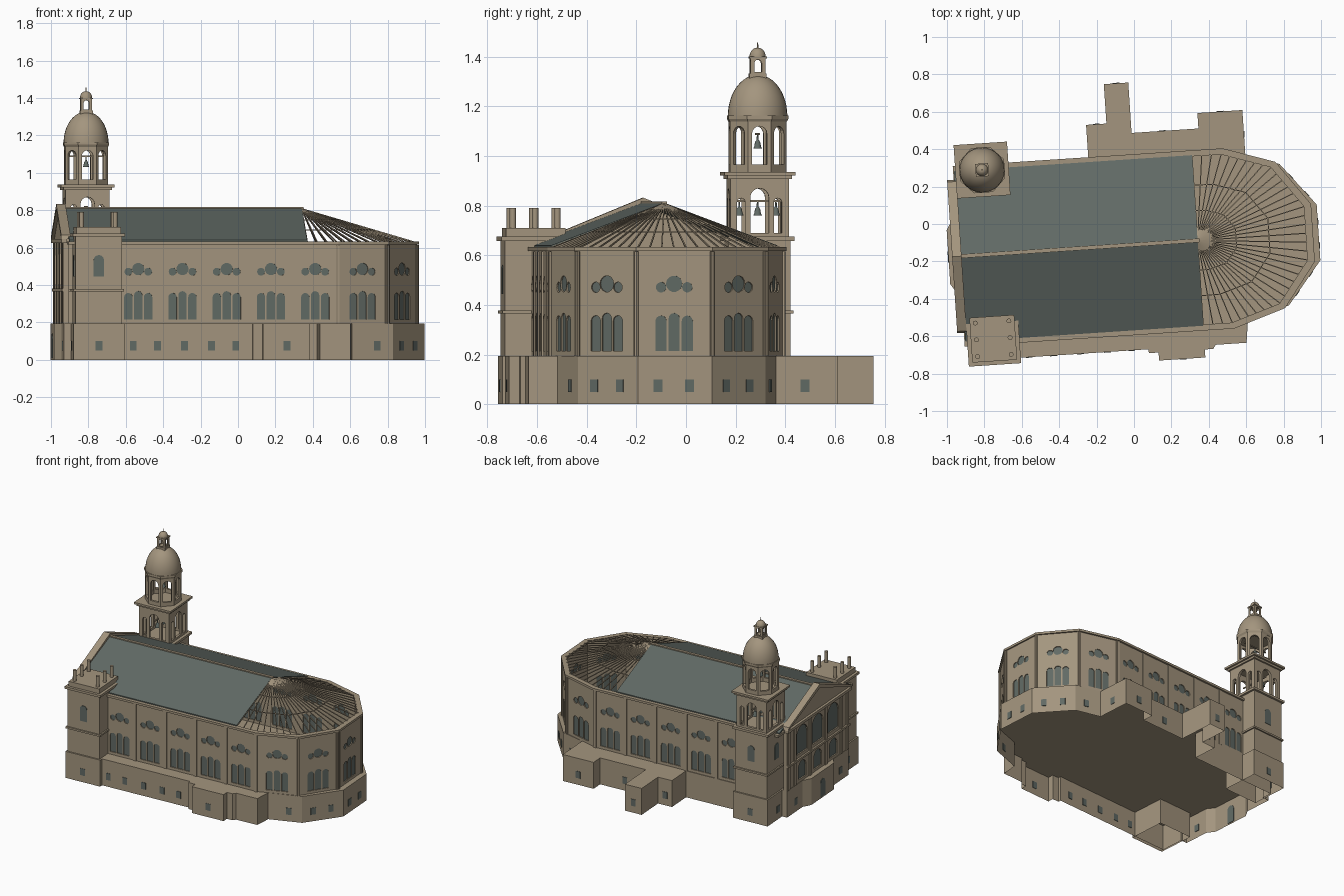
import bpy, bmesh
from math import pi, sin, cos, tan, radians
from mathutils import Matrix, Vector

cube = bpy.data.objects.get("Cube")
if cube:
    bpy.data.objects.remove(cube, do_unlink=True)


def material(name, colour):
    mat = bpy.data.materials.new(name)
    mat.use_nodes = True
    mat.diffuse_color = colour
    mat.node_tree.nodes["Principled BSDF"].inputs["Base Color"].default_value = colour
    return mat


stone = material("sandstone", (0.37, 0.302, 0.21, 1))
slate = material("grey green slate", (0.12, 0.145, 0.13, 1))

# The building axis is turned slightly; the origin of the plan is the roof apex
PLACE = Matrix.Translation((0.34, -0.088, 0)) @ Matrix.Rotation(radians(3.8), 4, "Z")
parts = {}


def add(part, bm, matrix=Matrix()):
    """Append a small flat-shaded piece to the named part."""
    bmesh.ops.remove_doubles(bm, verts=bm.verts, dist=1e-5)
    bmesh.ops.recalc_face_normals(bm, faces=bm.faces)
    for face in bm.faces:
        face.smooth = False
    bm.transform(matrix)
    mesh = bpy.data.meshes.new("piece")
    bm.to_mesh(mesh)
    bm.free()
    parts.setdefault(part, bmesh.new()).from_mesh(mesh)
    bpy.data.meshes.remove(mesh)


def slab(part, loops, low, high, matrix=Matrix()):
    """Extrude an outline with optional holes along its local z."""
    curve = bpy.data.curves.new("outline", "CURVE")
    curve.dimensions, curve.fill_mode = "2D", "BOTH"
    curve.extrude = (high - low) / 2
    for loop in loops:
        spline = curve.splines.new("POLY")
        spline.points.add(len(loop) - 1)
        for point, (x, y) in zip(spline.points, loop):
            point.co = (x, y, 0, 1)
        spline.use_cyclic_u = True
    ob = bpy.data.objects.new("outline", curve)
    bpy.context.scene.collection.objects.link(ob)
    solid = ob.evaluated_get(bpy.context.evaluated_depsgraph_get())
    bm = bmesh.new()
    bm.from_mesh(solid.to_mesh())
    solid.to_mesh_clear()
    bpy.data.objects.remove(ob)
    bpy.data.curves.remove(curve)
    add(part, bm, matrix @ Matrix.Translation((0, 0, (low + high) / 2)))


def box(part, x, y, z, matrix=Matrix()):
    """Box from three (low, high) ranges."""
    bm = bmesh.new()
    size = [b - a for a, b in (x, y, z)]
    mid = [(a + b) / 2 for a, b in (x, y, z)]
    bmesh.ops.create_cube(bm, size=1, matrix=Matrix.Translation(mid) @ Matrix.Diagonal((*size, 1)))
    add(part, bm, matrix)


def square(part, centre, half, z):
    box(part, (centre[0] - half, centre[0] + half), (centre[1] - half, centre[1] + half), z)


def beam(part, a, b, width):
    a, b = Vector(a), Vector(b)
    turn = (b - a).to_track_quat("X", "Z").to_matrix().to_4x4()
    w = width / 2
    box(part, (0, (b - a).length), (-w, w), (-w, w), Matrix.Translation(a) @ turn)


def lathe(part, profile, centre, sides=24):
    """Turn (radius, height) points around a vertical axis."""
    bm = bmesh.new()
    turns = [2 * pi * (i + 0.5) / sides for i in range(sides)]
    rings = [[bm.verts.new((r * cos(t), r * sin(t), z)) for t in turns] for r, z in profile]
    for low, high in zip(rings, rings[1:]):
        for i in range(sides):
            j = (i + 1) % sides
            bm.faces.new((low[i], low[j], high[j], high[i]))
    bm.faces.new(rings[0])
    bm.faces.new(rings[-1])
    add(part, bm, Matrix.Translation((*centre, 0)))


def frame(a, b):
    """Wall frame: x along the wall, y up, z outwards."""
    ex = (Vector((*b, 0)) - Vector((*a, 0))).normalized()
    ey = Vector((0, 0, 1))
    m = Matrix((ex, ey, ex.cross(ey))).transposed().to_4x4()
    return Matrix.Translation((*a, 0)) @ m


def arch(x, low, width, height, steps=8):
    r = width / 2
    top = low + height - r
    return [(x - r, low), (x + r, low)] + [
        (x + r * cos(pi * i / steps), top + r * sin(pi * i / steps)) for i in range(steps + 1)]


def circle(x, z, r, steps=14):
    return [(x + r * cos(2 * pi * i / steps), z + r * sin(2 * pi * i / steps)) for i in range(steps)]


def rect(x0, x1, z0, z1):
    return [(x0, z0), (x1, z0), (x1, z1), (x0, z1)]


# Plan outline, counterclockwise from the west end, scaled outwards
HALF = [(0.16, -0.462), (0.43, -0.375), (0.6, -0.148)]
APSE = HALF + [(u, -v) for u, v in reversed(HALF)]


def ring(ku, kv, west):
    pts = [(west, HALF[0][1])] + APSE + [(west, -HALF[0][1])]
    return [(u * ku if u > 0 else u, v * kv) for u, v in pts]


# Base storey with terraces and annexes: a hollow shell under a thin floor
BASE = 0.195


def shell(outline):
    bm = bmesh.new()
    low, high = [[bm.verts.new((*p, z)) for p in outline] for z in (0, BASE - 0.005)]
    for i in range(len(outline)):
        bm.faces.new((low[i - 1], low[i], high[i], high[i - 1]))
    add("base", bm)
    slab("base", [outline], BASE - 0.01, BASE)


foot = ring(1.08, 1.01, -1.3)[1:-1]
shell([(-1.3, -0.39), (-1.25, -0.39), (-1.25, -0.563), (-0.3, -0.563), (-0.3, -0.584), (-0.248, -0.584),
       (-0.248, -0.627), (0, -0.627), (0, -0.584), (0.045, -0.584), (0.06, -0.563), (0.225, -0.563),
       (0.24, -0.446)] + foot[1:-1] +
      [(0.285, 0.432), (0.285, 0.68), (0.044, 0.68), (0.044, 0.597), (-0.314, 0.597), (-0.314, 0.867),
       (-0.445, 0.867), (-0.445, 0.656), (-0.554, 0.656), (-0.554, 0.475), (-1.25, 0.475), (-1.25, 0.4),
       (-1.3, 0.4), (-1.3, 0.2), (-1.335, 0.145), (-1.335, -0.145), (-1.3, -0.2)])


def vent(m, x):
    box("base_windows", (x - 0.018, x + 0.018), (0.05, 0.1), (-0.003, 0.003), m)


front = frame((0, -0.563), (1, -0.563))
for x in (-0.94, -0.81, -0.665, -0.52, -0.39):
    vent(front, x)
vent(frame((0, -0.627), (1, -0.627)), -0.12)
for u, v in [(0.165, 0.68), (-0.38, 0.867), (-0.5, 0.656), (-0.15, 0.597)]:
    vent(frame((u, v), (u - 1, v)), 0)
vent(frame((0.285, 0), (0.285, 1)), 0.55)
spots = [(a, b, t) for a, b in zip(foot, foot[1:]) for t in (0.27, 0.7)]
for a, b, t in spots[1:-1]:
    vent(frame(a, b), t * (Vector(b) - Vector(a)).length)

# West porch door and side vents
porch = frame((-1.335, 0), (-1.335, -1))
slab("porch_door", [arch(0, 0.01, 0.06, 0.13)], -0.003, 0.003, porch)
for x in (-0.29, 0.29):
    vent(frame((-1.3, 0), (-1.3, -1)), x)

# Nave and apse walls: five bays each side, five apse facets
BAY, T = 0.237, 0.008
south = [(0.16 - BAY * i, HALF[0][1]) for i in range(5, 0, -1)]
points = south + APSE + [(u, -v) for u, v in reversed(south)]
for a, b in zip(points, points[1:]):
    m = frame(a, b)
    length = (Vector(b) - Vector(a)).length
    c = length / 2
    holes = [arch(c + d * 0.053, 0.215, 0.045, 0.152 - abs(d) * 0.01) for d in (-1, 0, 1)]
    holes += [circle(c, 0.485, 0.033)] + [circle(c + d * 0.053, 0.471, 0.021) for d in (-1, 1)]
    slab("walls", [rect(0, length, BASE, 0.625)] + holes, -T, T, m)
    box("window_panes", (c - 0.085, c + 0.085), (0.205, 0.525), (-0.002, 0.002), m)
    for x in (0, length):
        box("pilasters", (x - 0.012, x + 0.012), (BASE, 0.615), (-T, 0.014), m)
slab("cornice", [ring(1.03, 1.045, -1.28), ring(0.965, 0.975, -1.24)], 0.617, 0.633)

# Nave roof and ridge
APEX = 0.812
across = Matrix(((0, 0, 1, 0), (1, 0, 0, 0), (0, 1, 0, 0), (0, 0, 0, 1)))
slab("nave_roof", [[(-0.457, 0.64), (0, APEX), (0.457, 0.64), (0.457, 0.628), (0, 0.8), (-0.457, 0.628)]],
     -1.275, 0, across)
box("ridge", (-1.275, 0.01), (-0.01, 0.01), (0.803, 0.816))

# Open apse roof of rafters and purlins
rim = [(0, -0.455)] + ring(0.98, 0.98, 0)[1:-1] + [(0, 0.455)]
top = Vector((0, 0, 0.808))
for i, (a, b) in enumerate(zip(rim, rim[1:])):
    a, b = Vector((*a, 0.632)), Vector((*b, 0.632))
    count = 3 if i in (0, len(rim) - 2) else 6
    for k in range(count):
        beam("rafters", a.lerp(b, k / count), top, 0.0055)
    for t in (0.35, 0.65):
        beam("purlins", top.lerp(a, t), top.lerp(b, t), 0.005)
beam("rafters", b, top, 0.0055)

# West gable front
W = 0.4
gable = frame((-1.285, W), (-1.285, -W))
places = [W - 0.2, W, W + 0.2]
holes = [arch(x, 0.405, 0.14, 0.2) for x in places] + [arch(x, 0.215, 0.1, 0.13) for x in places]
slab("west_front", [[(0, BASE), (2 * W, BASE), (2 * W, 0.65), (W, APEX), (0, 0.65)]] + holes, -0.012, 0.012, gable)
box("window_panes", (0.08, 0.72), (0.2, 0.61), (-0.003, 0.003), gable)
for x in (0.02, 0.1, 0.3, 0.5, 0.7, 0.78):
    box("pilasters", (x - 0.013, x + 0.013), (BASE, 0.625), (0, 0.02), gable)
box("west_cornice", (0, 2 * W), (0.365, 0.38), (0, 0.025), gable)
box("west_cornice", (-0.01, 2 * W + 0.01), (0.625, 0.645), (0, 0.03), gable)
slab("west_cornice", [[(-0.01, 0.645), (0, 0.667), (W, 0.832), (2 * W, 0.667), (2 * W + 0.01, 0.645), (W, 0.805)]],
     -0.02, 0.03, gable)

# Tower bodies
U, V, H = -1.125, 0.452, 0.125
FOOT = 0.136
for s in (-1, 1):
    c = (U, s * V)
    shell(rect(U - FOOT, U + FOOT, s * V - FOOT, s * V + FOOT))
    for half, z in [(H, (BASE, 0.66)), (0.135, (0.365, 0.378)), (0.14, (0.658, 0.675))]:
        square("towers", c, half, z)
    faces = [frame((U, s * (V + H)), (U - s, s * (V + H))), frame((U - H, s * V), (U - H, s * V - 1))]
    for m in faces:
        slab("tower_windows", [arch(0, 0.445, 0.055, 0.115)], -0.003, 0.003, m)
        vent(m @ Matrix.Translation((0, 0, FOOT - H)), 0)

# South tower attic with posts
square("towers", (U, -V), 0.12, (0.675, 0.71))
for du in (-0.09, 0.09):
    for dv in (-0.09, 0, 0.09):
        lathe("posts", [(0.013, 0.705), (0.013, 0.79)], (U + du, dv - V), 10)


def pierced(part, sides, reach, low, high, holes, depth):
    """Regular ring of arched walls around the bell tower axis."""
    half = reach * tan(pi / sides)
    for i in range(sides):
        m = Matrix.Translation((U, V, 0)) @ Matrix.Rotation(2 * pi * i / sides, 4, "Z")
        slab(part, [rect(-half, half, low, high)] + holes, -depth, 0, m @ frame((0, -reach), (1, -reach)))


# Bell tower: square belfry, octagon, dome and lantern
c = (U, V)
pierced("belfry", 4, 0.118, 0.67, 0.92,
        [arch(0, 0.69, 0.075, 0.18), arch(-0.074, 0.69, 0.032, 0.14), arch(0.074, 0.69, 0.032, 0.14)], 0.018)
square("belfry", c, 0.13, (0.908, 0.922))
square("belfry", c, 0.143, (0.922, 0.936))
pierced("octagon", 8, 0.114, 0.93, 1.15, [arch(0, 0.965, 0.06, 0.155)], 0.016)
lathe("octagon", [(0.124, 1.138), (0.131, 1.15), (0.131, 1.163)], c, 8)
lathe("dome", [(0.12 * cos(t * pi / 24), 1.16 + 0.167 * sin(t * pi / 24)) for t in range(12)], c, 32)
square("lantern", c, 0.034, (1.31, 1.333))
pierced("lantern", 4, 0.03, 1.33, 1.395, [arch(0, 1.338, 0.03, 0.05)], 0.006)
square("lantern", c, 0.035, (1.393, 1.401))
lathe("lantern_dome", [(0.033 * cos(t * pi / 12), 1.4 + 0.037 * sin(t * pi / 12)) for t in range(6)], c, 16)
lathe("spike", [(0.004, 1.43), (0.002, 1.457)], c, 6)


def bell(x, y, z):
    shape = [(0.018, 0), (0.014, 0.008), (0.01, 0.028), (0.004, 0.035), (0.003, 0.06)]
    lathe("bells", [(r, z + h) for r, h in shape], (x, y), 12)


bell(U, V, 1.03)
box("bell_beams", (U - 0.1, U + 0.1), (V - 0.004, V + 0.004), (1.085, 1.093))
for d in (-0.074, 0, 0.074):
    bell(U, V + d, 0.76)
box("bell_beams", (U - 0.004, U + 0.004), (V - 0.11, V + 0.11), (0.815, 0.823))

# Turn every part into an object
DARK = {"base_windows", "porch_door", "window_panes", "tower_windows", "nave_roof", "bells"}
for name, bm in parts.items():
    bm.transform(PLACE)
    mesh = bpy.data.meshes.new(name)
    bm.to_mesh(mesh)
    bm.free()
    mesh.materials.append(slate if name in DARK else stone)
    ob = bpy.data.objects.new(name, mesh)
    bpy.context.scene.collection.objects.link(ob)
    if name in ("dome", "lantern_dome", "bells", "posts"):
        bpy.ops.object.select_all(action="DESELECT")
        ob.select_set(True)
        bpy.context.view_layer.objects.active = ob
        bpy.ops.object.shade_smooth_by_angle(angle=radians(40))
